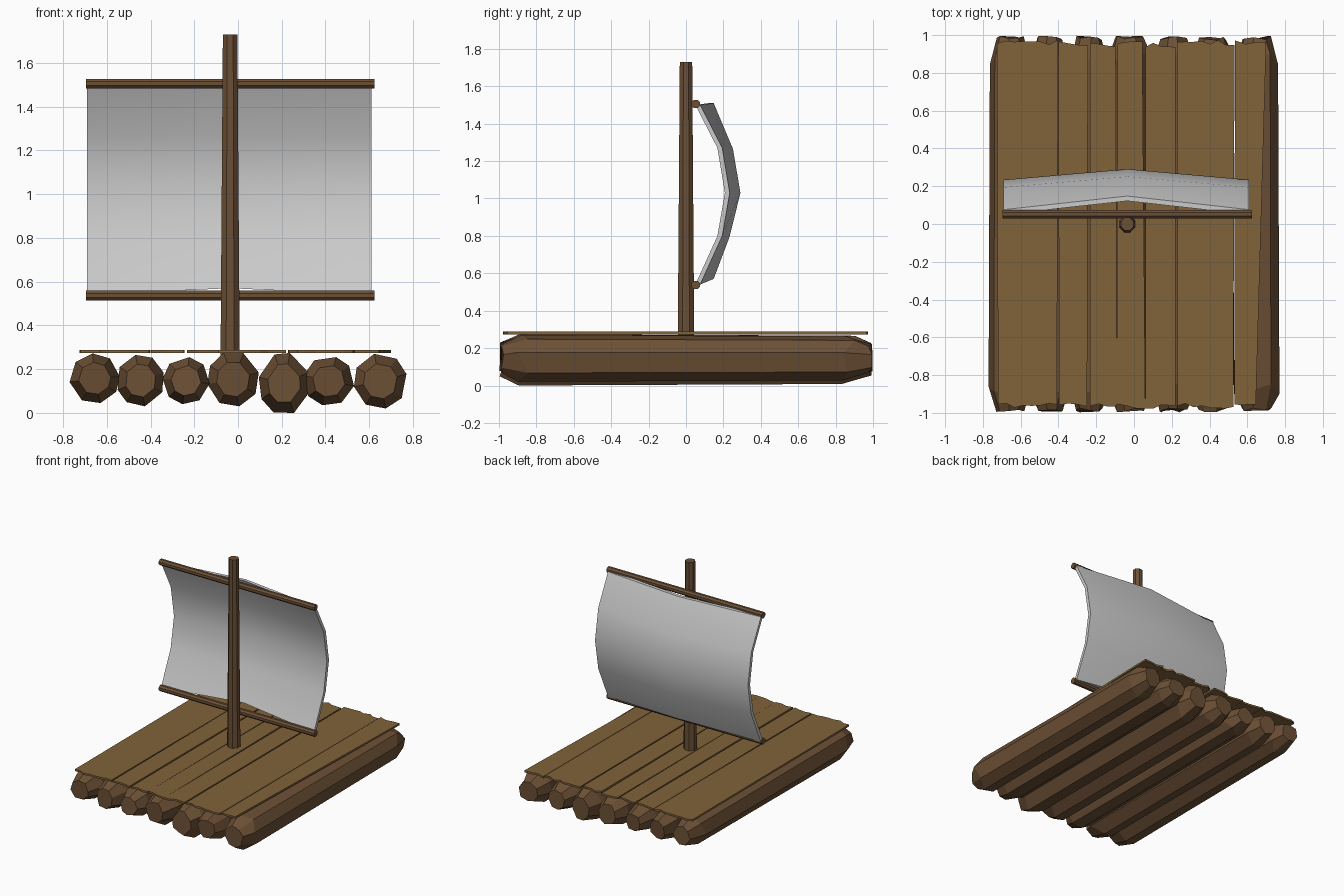
import bpy, bmesh, math, random
from mathutils import Vector

if "Cube" in bpy.data.objects:
    bpy.data.objects.remove(bpy.data.objects["Cube"])

random.seed(4)


def material(name, rgb):
    m = bpy.data.materials.new(name)
    m.diffuse_color = (*rgb, 1)
    m.use_nodes = True
    m.node_tree.nodes["Principled BSDF"].inputs["Base Color"].default_value = m.diffuse_color
    return m


LOG = material("log_brown", (0.15, 0.08, 0.036))
PLANK = material("plank_brown", (0.22, 0.125, 0.042))


def finish(name, verts, faces, mat=None):
    me = bpy.data.meshes.new(name)
    me.from_pydata(verts, [], faces)
    bm = bmesh.new()
    bm.from_mesh(me)
    bmesh.ops.recalc_face_normals(bm, faces=bm.faces)
    bm.to_mesh(me)
    bm.free()
    ob = bpy.data.objects.new(name, me)
    bpy.context.collection.objects.link(ob)
    if mat:
        me.materials.append(mat)
    return ob


def loft(name, rings, mat):
    """Skin a list of equal-sized rings and cap both ends."""
    n = len(rings[0])
    verts = [p for r in rings for p in r]
    faces = [(k * n + i, k * n + (i + 1) % n, (k + 1) * n + (i + 1) % n, (k + 1) * n + i)
             for k in range(len(rings) - 1) for i in range(n)]
    faces += [tuple(range(n)), tuple(range(len(verts) - n, len(verts)))]
    return finish(name, verts, faces, mat)


# Roughly hewn logs: left, right, bottom and top limits of each
logs = [(-0.77, -0.54, 0.045, 0.272), (-0.55, -0.34, 0.03, 0.265), (-0.345, -0.13, 0.04, 0.255),
        (-0.14, 0.095, 0.03, 0.274), (0.095, 0.325, 0.0, 0.274), (0.30, 0.53, 0.035, 0.255),
        (0.53, 0.77, 0.02, 0.27)]
for k, (x0, x1, z0, z1) in enumerate(logs):
    n = 8
    turn = random.uniform(0, 0.7)
    prof = []
    for i in range(n):
        a = turn + math.tau * (i + random.uniform(-0.15, 0.15)) / n
        prof.append((math.cos(a), math.sin(a)))
    # stretch the profile so it exactly fills its limits
    us, vs = [p[0] for p in prof], [p[1] for p in prof]
    prof = [(x0 + (x1 - x0) * (u - min(us)) / (max(us) - min(us)),
             z0 + (z1 - z0) * (v - min(vs)) / (max(vs) - min(vs))) for u, v in prof]
    cx, cz = (x0 + x1) / 2, (z0 + z1) / 2
    rings = []
    for y, s, wob in ((-0.985, 0.64, 0.012), (-0.87, 1, 0.04), (0.87, 0.94, 0.04), (0.985, 0.62, 0.012)):
        rings.append([(cx + (px - cx) * s, y + random.uniform(-wob, wob), cz + (pz - cz) * s)
                      for px, pz in prof])
    loft(f"log_{k + 1}", rings, LOG)

# Deck planks with ragged ends: front x pair, back x pair
planks = [(-0.72, -0.408, -0.725, -0.402), (-0.397, -0.248, -0.400, -0.244),
          (-0.234, -0.090, -0.234, -0.097), (-0.090, 0.060, -0.088, 0.044),
          (0.060, 0.219, 0.062, 0.219), (0.230, 0.526, 0.228, 0.532),
          (0.532, 0.645, 0.534, 0.700)]
for k, (f0, f1, b0, b1) in enumerate(planks):
    steps = max(3, round((f1 - f0) / 0.045))
    ys = random.uniform(-0.975, -0.96), random.uniform(0.945, 0.965)
    outline = [(f0 + (f1 - f0) * i / steps, ys[0] + random.uniform(-0.014, 0.014)) for i in range(steps + 1)]
    outline += [(b1 + (b0 - b1) * i / steps, ys[1] + random.uniform(-0.014, 0.014)) for i in range(steps + 1)]
    loft(f"plank_{k + 1}", [[(x, y, z) for x, y in outline] for z in (0.274, 0.288)], PLANK)


def pole(name, a, b, r0, r1, mat):
    """Eight-sided tapered round pole between two points."""
    a, b = Vector(a), Vector(b)
    q = (b - a).to_track_quat('Z', 'Y')
    angs = [math.tau * (i + 0.5) / 8 for i in range(8)]
    rings = [[p + q @ Vector((r * math.cos(t), r * math.sin(t), 0)) for t in angs]
             for p, r in ((a, r0), (b, r1))]
    return loft(name, rings, mat)


# Mast and the two yards
pole("mast", (-0.036, 0, 0.2), (-0.036, 0, 1.73), 0.048, 0.036, LOG)
for name, z in (("upper_yard", 1.505), ("lower_yard", 0.537)):
    pole(name, (-0.695, 0.052, z), (0.625, 0.052, z), 0.024, 0.024, LOG)

# Billowing sail: (y, z) down the side edges and down the middle, front face
edge = [(0.05, 1.50), (0.168, 1.27), (0.208, 1.03), (0.168, 0.80), (0.05, 0.54)]
middle = [(0.122, 1.51), (0.225, 1.265), (0.265, 1.03), (0.207, 0.795), (0.122, 0.57)]
cols = ((-0.69, edge), (-0.036, middle), (0.61, edge))
R, C, T = len(edge), len(cols), 0.026
verts = [(x, y + d, z) for d in (0, T) for x, prof in cols for y, z in prof]
faces = []
for off in (0, R * C):
    faces += [(off + c * R + r, off + c * R + r + 1, off + (c + 1) * R + r + 1, off + (c + 1) * R + r)
              for c in range(C - 1) for r in range(R - 1)]
border = (list(range(R)) + [c * R + R - 1 for c in range(1, C)]
          + [(C - 1) * R + r for r in range(R - 2, -1, -1)] + [c * R for c in range(C - 2, 0, -1)])
for p, q in zip(border, border[1:] + border[:1]):
    faces.append((p, q, q + R * C, p + R * C))
sail = finish("sail", verts, faces)
bpy.context.view_layer.objects.active = sail
sail.select_set(True)
bpy.ops.object.shade_smooth_by_angle(angle=math.radians(40))
